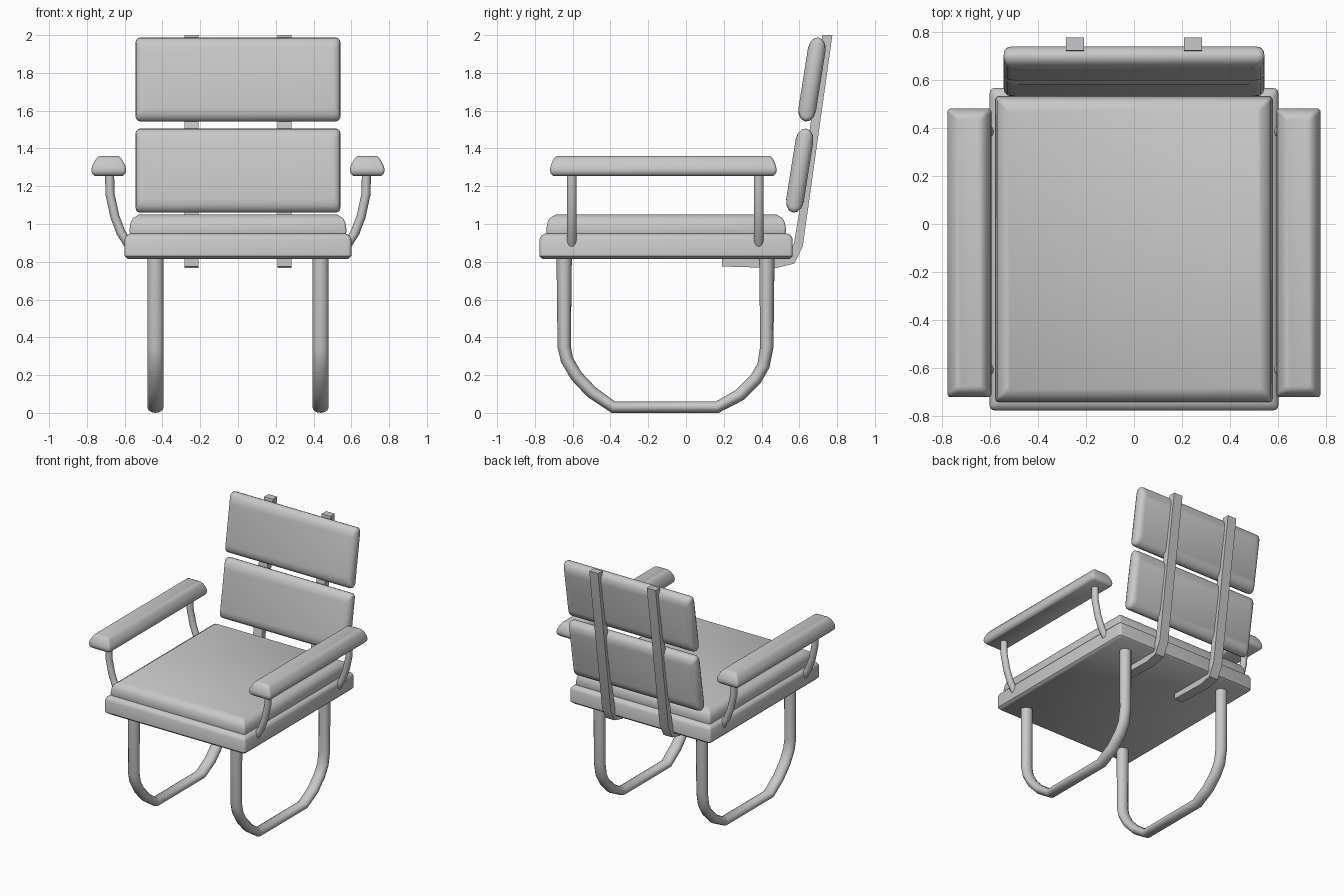
import bpy, bmesh
from math import cos, sin, pi, radians
from mathutils import Vector, Matrix

cube = bpy.data.objects.get("Cube")
if cube:
    bpy.data.objects.remove(cube, do_unlink=True)

GREY = (0.58, 0.58, 0.58, 1)
grey = bpy.data.materials.new("plain grey")
grey.use_nodes = True
grey.diffuse_color = GREY
grey.node_tree.nodes["Principled BSDF"].inputs["Base Color"].default_value = GREY


def skin(name, rings, matrix=Matrix(), angle=40):
    """Join a series of equal rings into a capped solid."""
    bm = bmesh.new()
    loops = [[bm.verts.new(matrix @ Vector(p)) for p in ring] for ring in rings]
    n = len(loops[0])
    for a, b in zip(loops, loops[1:]):
        for i in range(n):
            j = (i + 1) % n
            bm.faces.new((a[i], a[j], b[j], b[i]))
    bm.faces.new(loops[0][::-1])
    bm.faces.new(loops[-1])
    bmesh.ops.recalc_face_normals(bm, faces=bm.faces)
    mesh = bpy.data.meshes.new(name)
    bm.to_mesh(mesh)
    bm.free()
    mesh.materials.append(grey)
    obj = bpy.data.objects.new(name, mesh)
    bpy.context.collection.objects.link(obj)
    bpy.ops.object.select_all(action='DESELECT')
    obj.select_set(True)
    bpy.context.view_layer.objects.active = obj
    bpy.ops.object.shade_smooth_by_angle(angle=radians(angle))
    return obj


def pad(name, width, depth, layers, radius, matrix=Matrix()):
    """Stack rounded rectangles; each layer is (height, x inset, y inset)."""
    rings = []
    for h, ix, iy in layers:
        cx, cy = width / 2 - ix - radius, depth / 2 - iy - radius
        ring = []
        for q, (sx, sy) in enumerate(((1, 1), (-1, 1), (-1, -1), (1, -1))):
            for k in range(4):
                a = (q + k / 3) * pi / 2
                ring.append((sx * cx + radius * cos(a), sy * cy + radius * sin(a), h))
        rings.append(ring)
    return skin(name, rings, matrix)


def tube(name, path, normal, r_side, r_plane, sides=12):
    """Sweep an oval along a planar path with mitred corners."""
    pts = [Vector(p) for p in path]
    normal = Vector(normal)
    rings = []
    for i, p in enumerate(pts):
        before = (p - pts[i - 1]).normalized() if i else None
        after = (pts[i + 1] - p).normalized() if i < len(pts) - 1 else before
        before = before or after
        tangent = (before + after).normalized()
        across = normal.cross(tangent) / tangent.dot(after)
        rings.append([p + normal * r_side * cos(2 * pi * k / sides)
                      + across * r_plane[i] * sin(2 * pi * k / sides)
                      for k in range(sides)])
    return skin(name, rings, angle=60)


# Seat: base slab and cushion
pad("seat_base", 1.2, 1.34,
    [(.815, .015, .015), (.83, 0, 0), (.92, 0, 0), (.938, .008, .008), (.95, .03, .03)],
    .02, Matrix.Translation((0, -.105, 0)))
pad("seat_cushion", 1.15, 1.27,
    [(.94, .005, .005), (.965, 0, 0), (1.005, .006, .006), (1.03, .018, .018), (1.05, .05, .05)],
    .012, Matrix.Translation((0, -.105, 0)))

# Two tilted back cushions
cushion_layers = [(-.047, .035, .065), (-.04, .015, .03), (-.022, .003, .007), (0, 0, 0),
                  (.022, .003, .007), (.04, .015, .03), (.047, .035, .065)]
for name, y, z in (("upper_back_cushion", .667, 1.765), ("lower_back_cushion", .602, 1.283)):
    pad(name, 1.085, .45, cushion_layers, .025,
        Matrix.Translation((0, y, z)) @ Matrix.Rotation(radians(81), 4, 'X'))

# Side outline of the bent back strap
strap_outline = [(.19, .775), (.48, .767), (.572, .79), (.618, .88), (.775, 2), (.722, 2),
                 (.655, 1.5), (.605, 1.1), (.572, .9), (.545, .83), (.47, .815), (.19, .815)]

# Side rail of the leg loop: y, z and thickness
leg_path = [(-.645, .85, .041), (-.645, .35, .035), (-.63, .28, .033), (-.58, .195, .033),
            (-.5, .11, .033), (-.385, .03, .03), (.165, .03, .03), (.285, .095, .033),
            (.37, .18, .033), (.41, .25, .033), (.428, .35, .035), (.428, .85, .041)]

# Curve of the arm post: x and z
post_path = [(.68, 1.29), (.678, 1.16), (.652, 1.04), (.62, .955), (.575, .885)]

arm_layers = [(1.255, .016, .016), (1.268, .003, .003), (1.285, 0, 0), (1.305, .003, .003),
              (1.338, .02, .015), (1.355, .033, .028), (1.36, .045, .042)]

for side, s in (("left", 1), ("right", -1)):
    tube(f"{side}_leg_loop", [(s * .437, y, z) for y, z, r in leg_path],
         (1, 0, 0), .043, [r for y, z, r in leg_path])
    skin(f"{side}_back_strap",
         [[(s * x, y, z) for y, z in strap_outline] for x in (.208, .283)], angle=30)
    pad(f"{side}_armrest", .184, 1.2, arm_layers, .015,
        Matrix.Translation((s * .684, -.12, 0)))
    for place, y in (("front", -.605), ("rear", .385)):
        tube(f"{side}_{place}_arm_post", [(s * x, y, z) for x, z in post_path],
             (0, 1, 0), .026, [.024] * len(post_path))
